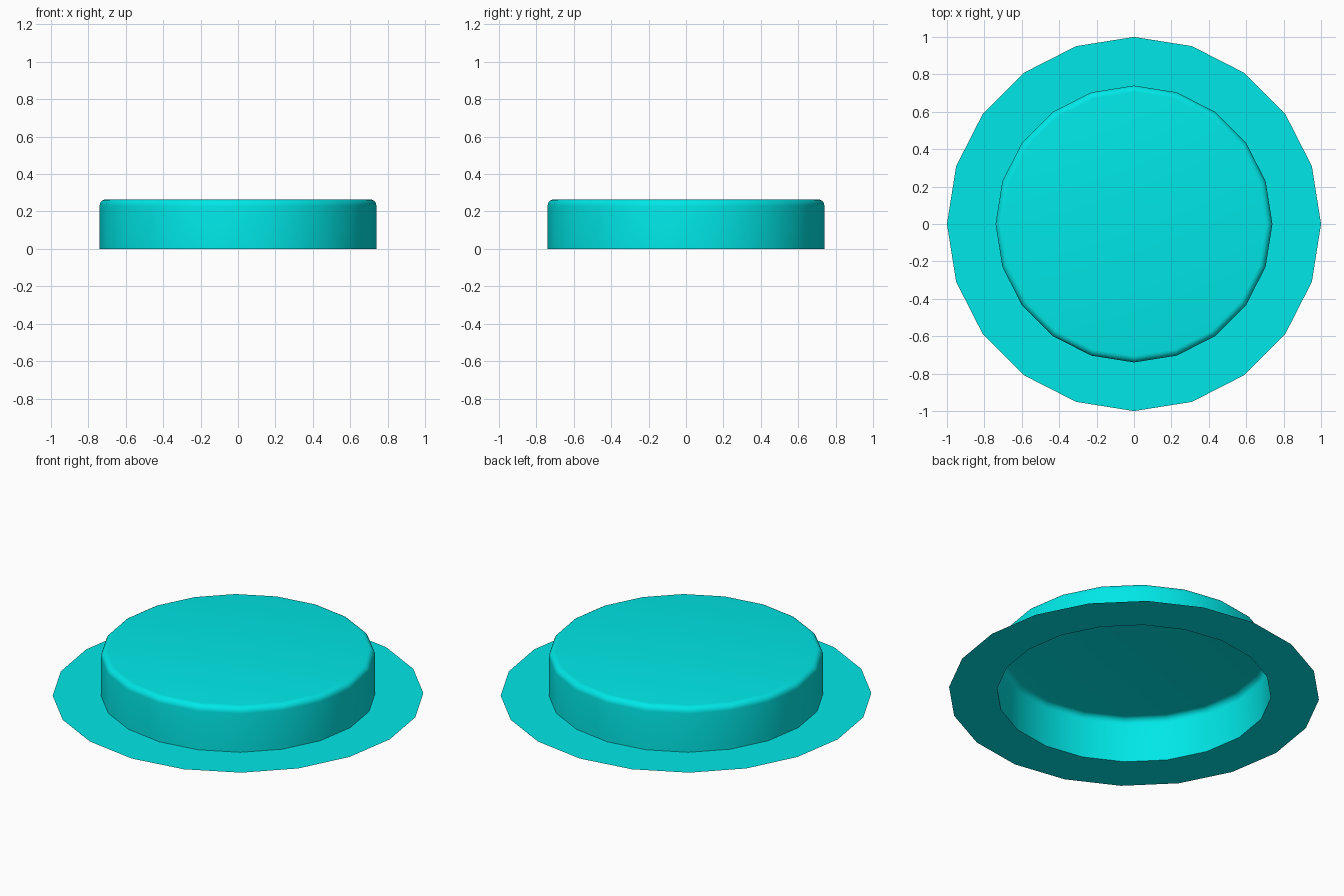
import bpy, bmesh
from math import cos, sin, pi

if "Cube" in bpy.data.objects:
    bpy.data.objects.remove(bpy.data.objects["Cube"])

SIDES = 20
R_BRIM, R_WALL, TOP, FILLET = 1.0, 0.74, 0.265, 0.035

# Profile (radius, height): brim edge, wall foot, rounded shoulder
profile = [(R_BRIM, 0.0), (R_WALL, 0.0)]
for i in range(6):
    a = i / 5 * pi / 2
    profile.append((R_WALL - FILLET * (1 - cos(a)), TOP - FILLET * (1 - sin(a))))

# Revolve the profile as an open-bottomed single sheet
bm = bmesh.new()
rings = [[bm.verts.new((r * cos(2 * pi * k / SIDES), r * sin(2 * pi * k / SIDES), z))
          for k in range(SIDES)] for r, z in profile]
for low, high in zip(rings, rings[1:]):
    for k in range(SIDES):
        n = (k + 1) % SIDES
        bm.faces.new((low[k], low[n], high[n], high[k]))

# Flat crown
bm.faces.new(rings[-1])

mesh = bpy.data.meshes.new("brimmed_cap")
bm.to_mesh(mesh)
bm.free()
cap = bpy.data.objects.new("brimmed_cap", mesh)
bpy.context.collection.objects.link(cap)

# Cyan finish
mat = bpy.data.materials.new("cyan")
mat.diffuse_color = (0.0, 0.8, 0.8, 1)
mat.use_nodes = True
mat.node_tree.nodes["Principled BSDF"].inputs["Base Color"].default_value = mat.diffuse_color
mesh.materials.append(mat)

# Smooth wall and shoulder, sharp crease at the brim
bpy.context.view_layer.objects.active = cap
cap.select_set(True)
bpy.ops.object.shade_smooth_by_angle(angle=pi / 6)
